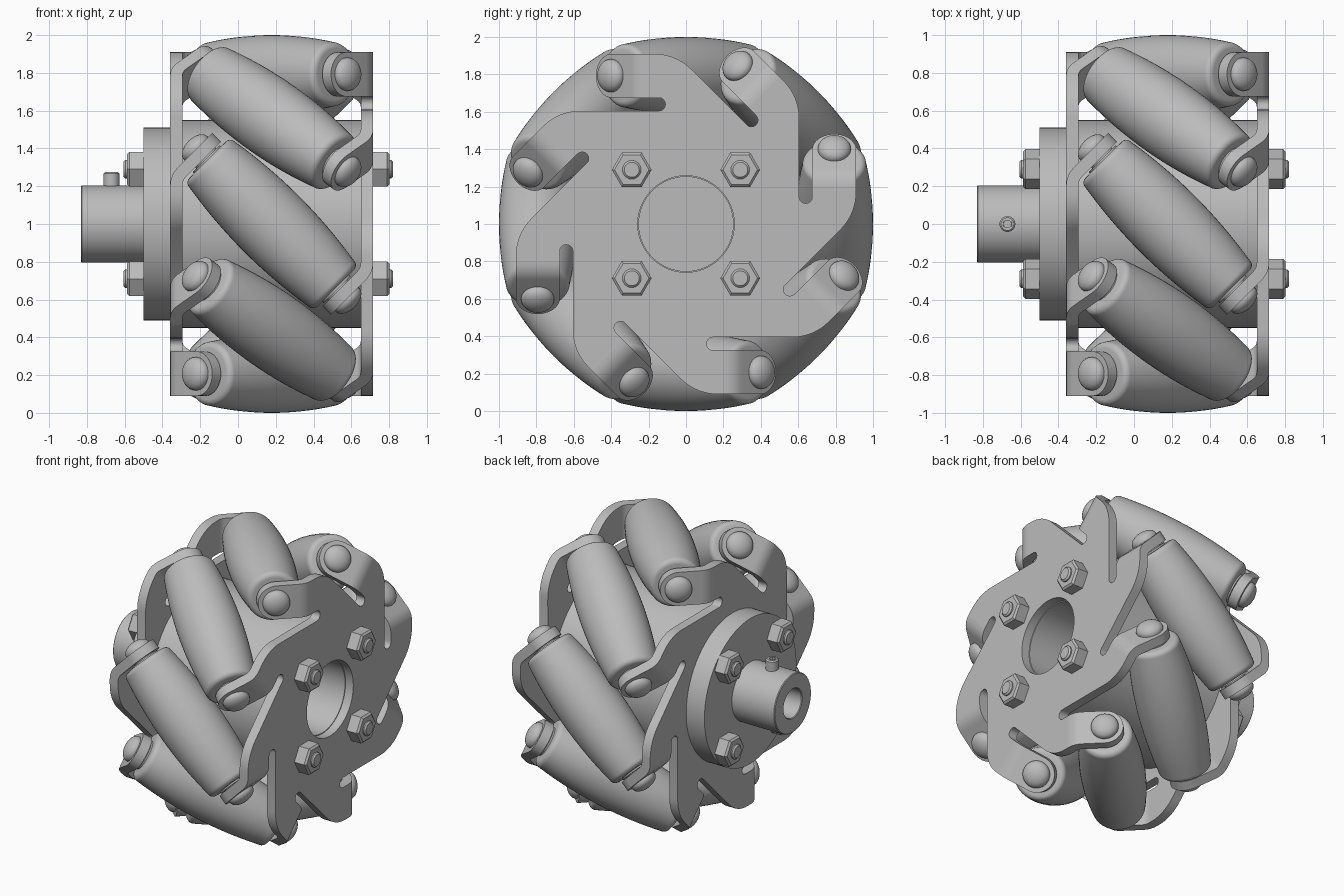
import bpy, bmesh
from math import sin, cos, pi, radians
from mathutils import Matrix, Vector

cube = bpy.data.objects.get("Cube")
if cube:
    bpy.data.objects.remove(cube, do_unlink=True)

GREY = (0.5, 0.5, 0.5, 1)
metal = bpy.data.materials.new("plain grey")
metal.use_nodes = True
metal.diffuse_color = GREY
metal.node_tree.nodes["Principled BSDF"].inputs["Base Color"].default_value = GREY

COUNT = 8             # rollers around the wheel
MID = 0.178           # x of the roller centres
ROLLER_R = 0.793      # distance of roller axes from the wheel axis
STEP = 2 * pi / COUNT
CENTRE = Matrix.Translation((0, 0, 1))
ALONG_X = CENTRE @ Matrix.Rotation(pi / 2, 4, 'Y')


def finish(name, bm, matrix, angle=35):
    bmesh.ops.remove_doubles(bm, verts=bm.verts, dist=0.0005)
    bmesh.ops.recalc_face_normals(bm, faces=bm.faces)
    bm.transform(matrix)
    mesh = bpy.data.meshes.new(name)
    bm.to_mesh(mesh)
    bm.free()
    mesh.materials.append(metal)
    mesh.shade_smooth()
    mesh.set_sharp_from_angle(angle=radians(angle))
    obj = bpy.data.objects.new(name, mesh)
    bpy.context.collection.objects.link(obj)
    return obj


def lathe(name, profile, matrix, sides=48, angle=35):
    """Turn (radius, height) points around local z."""
    bm = bmesh.new()
    rings = [[bm.verts.new((r * cos(2 * pi * i / sides), r * sin(2 * pi * i / sides), h))
              for i in range(sides)] for r, h in profile]
    for a, b in zip(rings, rings[1:]):
        for i in range(sides):
            j = (i + 1) % sides
            bm.faces.new((a[i], a[j], b[j], b[i]))
    return finish(name, bm, matrix, angle)


def arc(cx, cy, r, start, end, n):
    return [(cx + r * cos(radians(start + (end - start) * i / n)),
             cy + r * sin(radians(start + (end - start) * i / n))) for i in range(n + 1)]


# Side plates: slotted disc with arms that bend square to the roller axes
PLATE_X, THICK = 0.65, 0.065
OUTER, INNER, BEND = -0.91, -0.675, -0.204


def side_plate(name, matrix):
    bm = bmesh.new()
    sector = arc(-0.63, -0.17, 0.28, 135, 180, 8)
    sector += [(OUTER, BEND), (INNER, BEND)]
    sector += arc(-0.64, -0.145, 0.035, 180, 0, 8)
    outline = []
    for k in range(COUNT):
        c, s = cos(k * STEP), sin(k * STEP)
        outline += [(y * c - z * s, y * s + z * c) for y, z in sector]
    for loop in (outline, arc(0, 0, 0.258, 0, 360, 48)[:-1]):
        verts = [bm.verts.new((PLATE_X, y, z)) for y, z in loop]
        for i, v in enumerate(verts):
            bm.edges.new((v, verts[i - 1]))
    bmesh.ops.triangle_fill(bm, use_beauty=True, edges=bm.edges[:])
    made = bmesh.ops.extrude_face_region(bm, geom=bm.faces[:])
    bmesh.ops.translate(bm, vec=(THICK, 0, 0),
                        verts=[g for g in made["geom"] if isinstance(g, bmesh.types.BMVert)])

    # stations along one arm: x, z, bend angle, half width
    x0, half = PLATE_X + THICK / 2, (INNER - OUTER) / 2
    stations = []
    for i in range(7):
        a = pi / 4 * i / 6
        stations.append((x0 - 0.1 * (1 - cos(a)), BEND - 0.1 * sin(a), a, half))
    for i in range(11):
        p = pi / 2 * i / 10
        d = half * sin(p) * cos(pi / 4)
        stations.append((x0 - 0.13 - d, BEND - 0.171 - d, pi / 4, max(half * cos(p), 0.002)))
    for k in range(COUNT):
        turn = Matrix.Rotation(k * STEP, 4, 'X')
        rows = []
        for x, z, a, w in stations:
            offset = Vector((cos(a), 0, -sin(a))) * THICK / 2
            mid = Vector((x, (OUTER + INNER) / 2, z))
            side = Vector((0, w, 0))
            rows.append([bm.verts.new(turn @ p) for p in (
                mid - side - offset, mid + side - offset,
                mid + side + offset, mid - side + offset)])
        for a, b in zip(rows, rows[1:]):
            for i in range(4):
                j = (i + 1) % 4
                bm.faces.new((a[i], a[j], b[j], b[i]))
        bm.faces.new(rows[-1])
    return finish(name, bm, matrix, 30)


FLIP = Matrix.Translation((2 * MID, 0, 0)) @ Matrix.Rotation(pi, 4, 'Y')
side_plate("left_side_plate", CENTRE)
side_plate("right_side_plate", CENTRE @ FLIP)

# Barrel-shaped rollers with axles, washers and domed rivet heads
HALF_LEN, FILLET = 0.48, 0.035
barrel = []
for i in range(17):
    t = (HALF_LEN - FILLET) * (i / 8 - 1)
    barrel.append((0.207 - 0.042 * (t / HALF_LEN) ** 2, t))
end_r = barrel[-1][0] - FILLET
cap = arc(end_r, HALF_LEN - FILLET, FILLET, 0, 90, 6)
barrel = ([(0, -HALF_LEN)] + [(r, -h) for r, h in reversed(cap)]
          + barrel[1:-1] + cap + [(0, HALF_LEN)])
dome = [(0, 0.55), (0.088, 0.55), (0.088, 0.57)]
dome += [(0.088 * cos(a * pi / 16), 0.57 + 0.052 * sin(a * pi / 16)) for a in range(1, 9)]
washer = [(0, 0.47), (0.1, 0.47), (0.1, 0.49), (0.075, 0.49), (0.075, 0.51), (0, 0.51)]

for k in range(COUNT):
    place = (CENTRE @ Matrix.Rotation(k * STEP, 4, 'X')
             @ Matrix.Translation((MID, -ROLLER_R, 0)) @ Matrix.Rotation(radians(135), 4, 'Y'))
    lathe(f"roller_{k + 1}", barrel, place)
    for label, end in (("left", Matrix()), ("right", Matrix.Rotation(pi, 4, 'X'))):
        lathe(f"rivet_head_{label}_{k + 1}", dome, place @ end, 32)
        lathe(f"washer_{label}_{k + 1}", washer, place @ end, 32)

# Central drum, open on the left
lathe("drum", [(0, -0.3), (0.55, -0.3), (0.55, 0.655), (0.252, 0.655),
               (0.252, -0.29), (0, -0.29)], ALONG_X, 96)

# Flange and shaft hub with a bore
lathe("shaft_hub", [(0, -0.35), (0.51, -0.35), (0.51, -0.5), (0.205, -0.5), (0.205, -0.825),
                    (0.2, -0.83), (0.105, -0.83), (0.1, -0.825), (0.1, -0.4), (0, -0.4)],
      ALONG_X, 96)

# Set screw with a hex socket
screw_at = Matrix.Translation((-0.67, 0, 1))
lathe("set_screw", [(0, 0.12), (0.042, 0.12), (0.042, 0.267), (0.034, 0.275), (0.024, 0.275)],
      screw_at, 24)
lathe("set_screw_socket", [(0.026, 0.275), (0.022, 0.275), (0.022, 0.23), (0, 0.23)],
      screw_at, 6)

# Four through bolts with hex nuts on both faces
nut = [(0, 0), (0.106, 0), (0.106, 0.075), (0.092, 0.087), (0, 0.087)]
stud = [(0, -0.605), (0.04, -0.605), (0.05, -0.595), (0.05, 0.81), (0.04, 0.82), (0, 0.82)]
number = 0
for y in (-0.29, 0.29):
    for z in (-0.29, 0.29):
        number += 1
        spot = Matrix.Translation((0, y, z))
        lathe(f"bolt_{number}", stud, spot @ ALONG_X, 24)
        for label, x, turn in (("left", PLATE_X + THICK, pi / 2), ("right", -0.5, -pi / 2)):
            lathe(f"nut_{label}_{number}", nut,
                  spot @ CENTRE @ Matrix.Translation((x, 0, 0)) @ Matrix.Rotation(turn, 4, 'Y')
                  @ Matrix.Rotation(pi / 2, 4, 'Z'), 6, 20)
